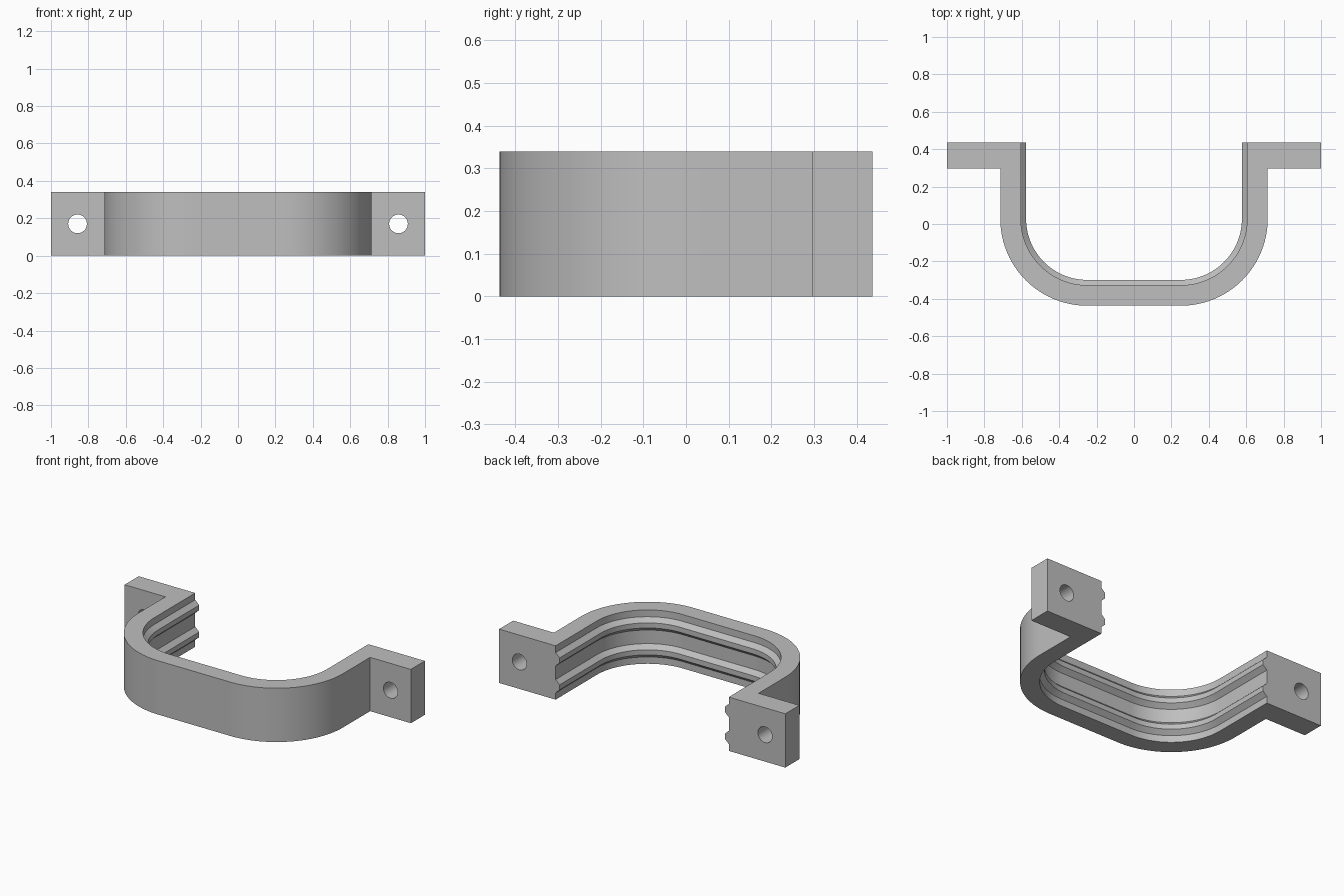
import bpy, bmesh, math
from mathutils import Vector

if "Cube" in bpy.data.objects:
    bpy.data.objects.remove(bpy.data.objects["Cube"], do_unlink=True)

HEIGHT = 0.34
BACK = 0.437            # rear plane of the tabs
TAB_FRONT = 0.297
OUTER, INNER = 0.715, 0.605
CORNER = Vector((0.25, 0.028))   # centre of the bend
STEPS = 24

grey = bpy.data.materials.new("matte grey")
grey.use_nodes = True
grey.diffuse_color = (0.52, 0.52, 0.52, 1)
grey.node_tree.nodes["Principled BSDF"].inputs["Base Color"].default_value = grey.diffuse_color


def finish(name, bm):
    bmesh.ops.recalc_face_normals(bm, faces=bm.faces)
    mesh = bpy.data.meshes.new(name)
    bm.to_mesh(mesh)
    bm.free()
    mesh.materials.append(grey)
    obj = bpy.data.objects.new(name, mesh)
    bpy.context.collection.objects.link(obj)
    return obj


def activate(obj):
    bpy.ops.object.select_all(action='DESELECT')
    obj.select_set(True)
    bpy.context.view_layer.objects.active = obj


def u_path(half_width, start_y):
    """U-shaped line from the right rear, round the front, to the left rear."""
    radius = half_width - CORNER.x
    half = [Vector((half_width, start_y))]
    for i in range(STEPS + 1):
        a = -math.pi / 2 * i / STEPS
        half.append(CORNER + radius * Vector((math.cos(a), math.sin(a))))
    return [Vector((-p.x, p.y)) for p in half] + half[::-1]


# Strap with tabs: one outline extruded upward
outer = u_path(OUTER, TAB_FRONT)
inner = u_path(INNER, BACK)
outline = [Vector((-1, BACK)), Vector((-1, TAB_FRONT))] + outer
outline += [Vector((1, TAB_FRONT)), Vector((1, BACK))] + inner[::-1]
bm = bmesh.new()
base = bm.faces.new([bm.verts.new((p.x, p.y, 0)) for p in outline])
top = bmesh.ops.extrude_face_region(bm, geom=[base])["geom"]
bmesh.ops.translate(bm, vec=(0, 0, HEIGHT),
                    verts=[g for g in top if isinstance(g, bmesh.types.BMVert)])
strap = finish("strap_with_tabs", bm)

# Bolt holes through the tabs
for x in (-0.858, 0.858):
    bpy.ops.mesh.primitive_cylinder_add(vertices=32, radius=0.05, depth=0.5,
                                        location=(x, 0.36, HEIGHT / 2),
                                        rotation=(math.pi / 2, 0, 0))
    cutter = bpy.context.object
    cutter.hide_render = True
    cutter.data.materials.append(grey)
    cut = strap.modifiers.new("bolt_hole", 'BOOLEAN')
    cut.operation, cut.solver, cut.object = 'DIFFERENCE', 'EXACT', cutter
    activate(strap)
    bpy.ops.object.modifier_apply(modifier=cut.name)
    bpy.data.objects.remove(cutter, do_unlink=True)

# Grip ribs: tapered section swept along the inside
SECTION = [(INNER + 0.004, -0.042), (INNER, -0.042), (0.577, -0.016),
           (0.577, 0.016), (INNER, 0.042), (INNER + 0.004, 0.042)]
for name, z in (("lower_rib", HEIGHT * 0.25), ("upper_rib", HEIGHT * 0.75)):
    bm = bmesh.new()
    lines = [[bm.verts.new((p.x, p.y, z + dz)) for p in u_path(w, BACK)]
             for w, dz in SECTION]
    for a, b in zip(lines, lines[1:] + lines[:1]):
        for i in range(len(a) - 1):
            bm.faces.new((a[i], a[i + 1], b[i + 1], b[i]))
    bm.faces.new([line[0] for line in lines])
    bm.faces.new([line[-1] for line in lines])
    rib = finish(name, bm)
    activate(rib)
    bpy.ops.object.shade_smooth_by_angle(angle=math.radians(25))

activate(strap)
bpy.ops.object.shade_smooth_by_angle(angle=math.radians(25))
